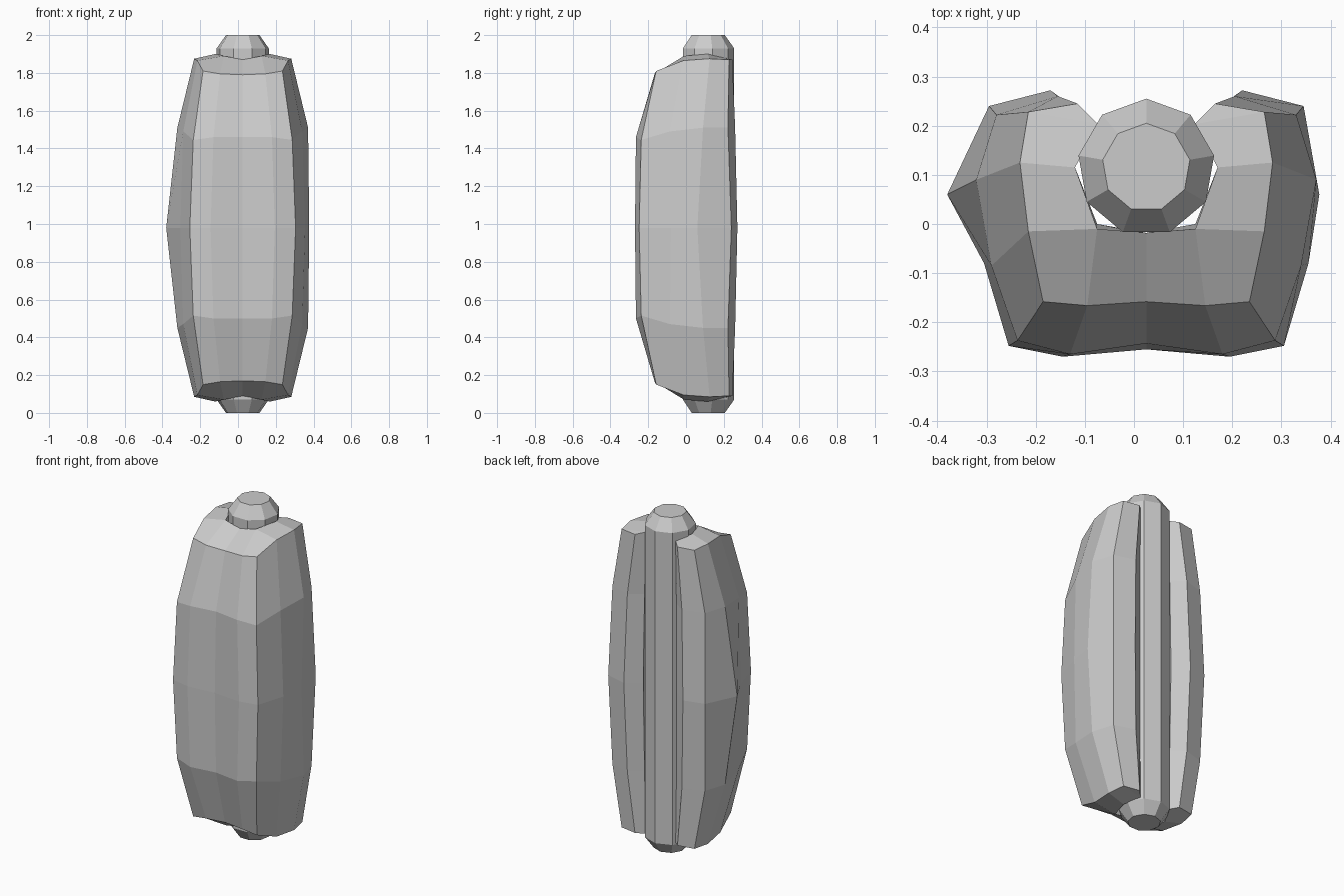
import bpy, bmesh, math

if "Cube" in bpy.data.objects:
    bpy.data.objects.remove(bpy.data.objects["Cube"])

CX = 0.025    # axis of symmetry of the pole and pad
MID = 0.98    # mid height of the pad


def finish(name, bm):
    bmesh.ops.recalc_face_normals(bm, faces=bm.faces[:])
    me = bpy.data.meshes.new(name)
    bm.to_mesh(me)
    bm.free()
    ob = bpy.data.objects.new(name, me)
    bpy.context.collection.objects.link(ob)
    return ob


def bridge(bm, a, b):
    n = len(a)
    for i in range(n):
        j = (i + 1) % n
        bm.faces.new((a[i], a[j], b[j], b[i]))


# Nine-sided pole with chamfered ends
bm = bmesh.new()
rings = []
for r, z in ((0.09, 0), (0.14, 0.07), (0.14, 1.93), (0.09, 2)):
    rings.append([bm.verts.new((CX + r * math.sin(math.tau * i / 9),
                                0.115 + r * math.cos(math.tau * i / 9), z))
                  for i in range(9)])
for a, b in zip(rings, rings[1:]):
    bridge(bm, a, b)
bm.faces.new(rings[0])
bm.faces.new(rings[-1])
finish("pole", bm)

# Pad half-sections (x from axis, y, height from middle), front centre
# round the outside, back along the channel that holds the pole
END = [(0, -.158, .81), (.12, -.166, .815), (.21, -.158, .83),
       (.24, -.015, .885), (.257, .125, .895), (.24, .228, .89),
       (.14, .245, .89), (.098, .203, .90), (.145, .115, .92),
       (.10, -.01, .91), (0, -.018, .89)]
QUARTER = [(0, -.243, .48), (.155, -.265, .48), (.262, -.237, .465),
           (.315, -.085, .51), (.346, .09, .53), (.305, .222, .53),
           (.18, .26, .53), (.105, .205, .53), (.145, .115, .53),
           (.10, 0, .53), (0, -.02, .53)]
MIDDLE = [(0, -.255, 0), (.17, -.27, 0), (.28, -.248, 0),
          (.33, -.08, 0), (.352, .06, 0), (.32, .24, 0),
          (.195, .272, 0), (.11, .21, 0), (.145, .115, 0),
          (.10, 0, 0), (0, -.02, 0)]
N = len(END)


def section(bm, half, sz):
    right = [bm.verts.new((CX + x, y, MID + sz * z)) for x, y, z in half]
    left = [bm.verts.new((CX - x, y, MID + sz * z)) for x, y, z in half[1:-1]]
    if half is MIDDLE:
        left[3].co.x -= 0.053    # fuller bulge on one side
    return right + left[::-1]


bm = bmesh.new()
levels = [section(bm, h, s) for h, s in
          ((END, -1), (QUARTER, -1), (MIDDLE, 1), (QUARTER, 1), (END, 1))]
for a, b in zip(levels, levels[1:]):
    bridge(bm, a, b)
# U-shaped end caps
for ring in (levels[0], levels[-1]):
    for s in (1, -1):
        for f in ((0, 1, 9, 10), (1, 2, 3, 9), (3, 4, 8, 9), (4, 5, 7, 8), (5, 6, 7)):
            bm.faces.new([ring[s * k % len(ring)] for k in f])
finish("pad", bm)
